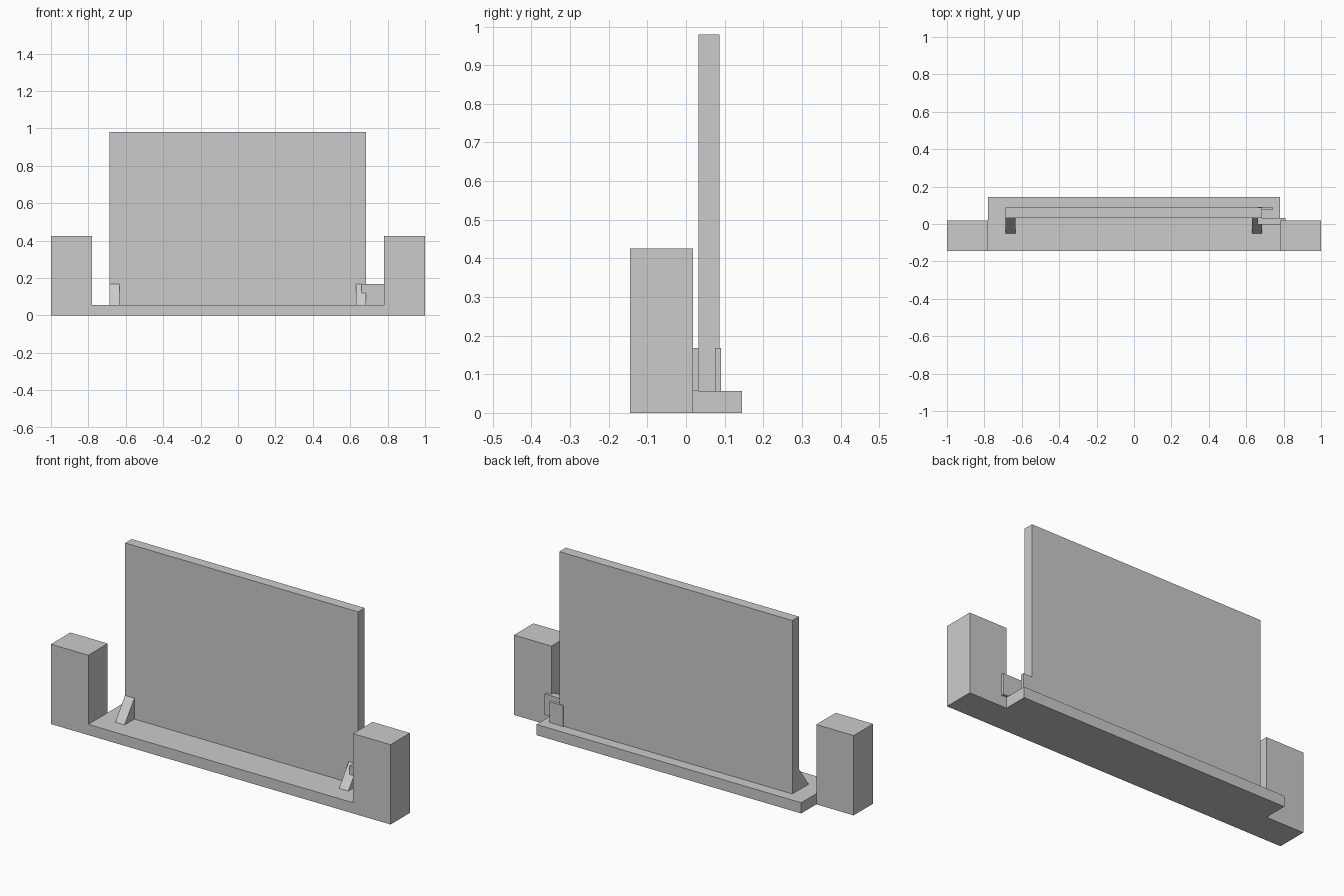
import bpy
import bmesh

cube = bpy.data.objects.get("Cube")
if cube:
    bpy.data.objects.remove(cube, do_unlink=True)

grey = bpy.data.materials.new("light grey")
grey.use_nodes = True
colour = (0.6, 0.6, 0.6, 1)
grey.diffuse_color = colour
grey.node_tree.nodes["Principled BSDF"].inputs["Base Color"].default_value = colour


def finish(name, bm):
    bmesh.ops.recalc_face_normals(bm, faces=bm.faces[:])
    mesh = bpy.data.meshes.new(name)
    bm.to_mesh(mesh)
    bm.free()
    mesh.materials.append(grey)
    obj = bpy.data.objects.new(name, mesh)
    bpy.context.collection.objects.link(obj)
    return obj


def extrude(bm, faces, vector):
    new = bmesh.ops.extrude_face_region(bm, geom=faces)["geom"]
    verts = [v for v in new if isinstance(v, bmesh.types.BMVert)]
    bmesh.ops.translate(bm, verts=verts, vec=vector)
    return [f for f in new if isinstance(f, bmesh.types.BMFace)]


def prism(name, points, vector):
    bm = bmesh.new()
    face = bm.faces.new([bm.verts.new(p) for p in points])
    extrude(bm, [face], vector)
    return finish(name, bm)


def box(name, x0, x1, y0, y1, z0, z1):
    outline = [(x0, y0, z0), (x1, y0, z0), (x1, y1, z0), (x0, y1, z0)]
    return prism(name, outline, (0, 0, z1 - z0))


FLOOR, FRONT, TOWER_BACK, INNER = 0.057, -0.145, 0.018, 0.78

# Base and end towers, drawn up from one floor plan
bm = bmesh.new()
inner = {}
ends = []
for side in (-1, 1):
    a, b, c, d = [bm.verts.new((side * x, y, 0)) for x, y in
                  ((INNER, FRONT), (1, FRONT), (1, TOWER_BACK), (INNER, TOWER_BACK))]
    rear = bm.verts.new((side * INNER, -FRONT, 0))
    ends.append(bm.faces.new((a, b, c, d)))
    inner[side] = [a, d, rear]
bm.faces.new(inner[-1] + inner[1][::-1])
slab = extrude(bm, bm.faces[:], (0, 0, FLOOR))
towers = [f for f in slab if abs(f.calc_center_median().x) > INNER]
for tower in towers:
    extrude(bm, [tower], (0, 0, 0.425 - FLOOR))
finish("base_with_end_towers", bm)

# Upright panel
box("upright_panel", -0.687, 0.685, 0.032, 0.087, FLOOR, 0.98)

# Triangular braces in front of the panel
for name, x in (("right_brace", -0.688), ("left_brace", 0.63)):
    prism(name, [(x, -0.05, FLOOR), (x, 0.032, FLOOR), (x, 0.032, 0.168)],
          (0.055, 0, 0))

# Small clips joining the panel to the left tower
box("front_clip", 0.66, 0.81, -0.003, 0.032, FLOOR, 0.168)
box("rear_clip", 0.66, 0.74, 0.075, 0.091, FLOOR, 0.168)
